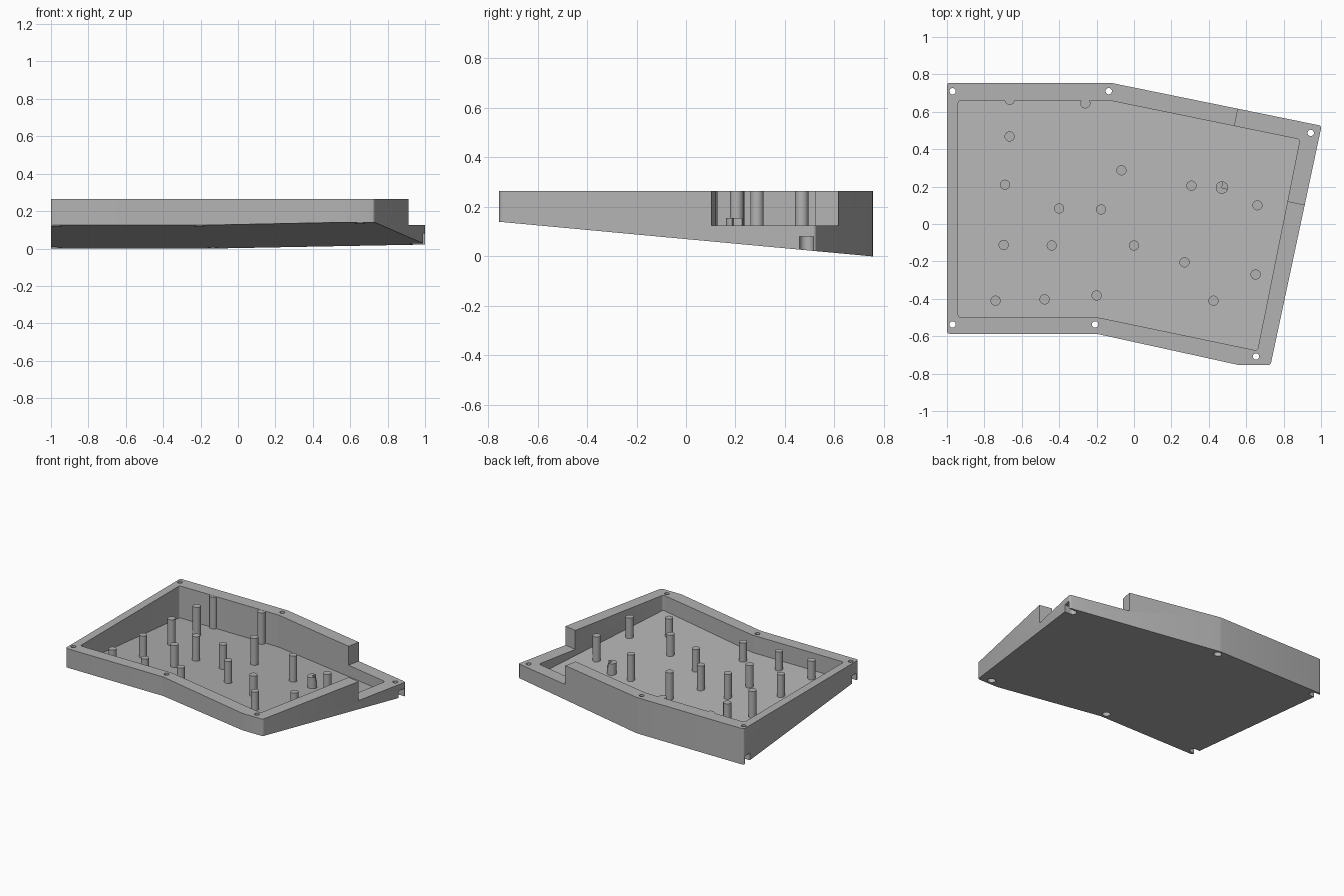
import bpy, bmesh, math
from mathutils import Vector

if "Cube" in bpy.data.objects:
    bpy.data.objects.remove(bpy.data.objects["Cube"], do_unlink=True)

TOP = 0.265
LOW_RIM = 0.125

grey = bpy.data.materials.new("light grey plastic")
grey.use_nodes = True
COLOUR = (0.45, 0.45, 0.45, 1)
grey.diffuse_color = COLOUR
grey.node_tree.nodes["Principled BSDF"].inputs["Base Color"].default_value = COLOUR


def under(y):
    """Height of the sloping underside."""
    return 0.07 - 0.0927 * y


def prism(name, outline, bottom, top, rounding=0.0):
    """Extrude an outline between two heights; bottom is a function of y."""
    bm = bmesh.new()
    face = bm.faces.new([bm.verts.new((x, y, 0)) for x, y in outline])
    if rounding:
        bmesh.ops.bevel(bm, geom=list(bm.verts), offset=rounding, segments=4,
                        profile=0.5, affect='VERTICES')
    base = list(bm.verts)
    made = bmesh.ops.extrude_face_region(bm, geom=list(bm.faces))["geom"]
    for v in made:
        if isinstance(v, bmesh.types.BMVert):
            v.co.z = top
    for v in base:
        v.co.z = bottom(v.co.y)
    bmesh.ops.recalc_face_normals(bm, faces=list(bm.faces))
    mesh = bpy.data.meshes.new(name)
    bm.to_mesh(mesh)
    bm.free()
    mesh.materials.append(grey)
    obj = bpy.data.objects.new(name, mesh)
    bpy.context.collection.objects.link(obj)
    return obj


def circle(x, y, r, n=24):
    return [(x + r * math.cos(2 * math.pi * i / n), y + r * math.sin(2 * math.pi * i / n))
            for i in range(n)]


def cut(target, cutter):
    """Subtract the cutter, then discard it."""
    mod = target.modifiers.new("cut", 'BOOLEAN')
    mod.operation, mod.solver, mod.object = 'DIFFERENCE', 'EXACT', cutter
    bpy.ops.object.select_all(action='DESELECT')
    bpy.context.view_layer.objects.active = target
    target.select_set(True)
    bpy.ops.object.modifier_apply(modifier=mod.name)
    bpy.data.objects.remove(cutter, do_unlink=True)


def smooth(obj):
    bpy.ops.object.select_all(action='DESELECT')
    bpy.context.view_layer.objects.active = obj
    obj.select_set(True)
    bpy.ops.object.shade_smooth_by_angle(angle=math.radians(30))


# Wedge-shaped case with a tilted floor
outer = [(-1, 0.755), (-0.125, 0.755), (1.003, 0.525), (0.73, -0.755),
         (0.565, -0.755), (-0.2, -0.587), (-1, -0.587)]
inner = [(-0.94, 0.66), (-0.13, 0.66), (0.887, 0.452), (0.66, -0.677),
         (-0.19, -0.5), (-0.94, -0.5)]
case = prism("case", outer, under, TOP, 0.014)
cut(case, prism("pocket", inner, lambda y: under(y) + 0.02, 0.4, 0.015))

# Lowered rim at the rear corner, aligned with the slanted walls
corner = Vector((0.47, 0.193))
along = Vector((0.98, -0.2))
across = Vector((0.2, 0.98))


def notch():
    pts = [corner, corner + along * 0.8, corner + along * 0.8 + across * 0.8,
           corner + across * 0.8]
    return prism("notch", [tuple(p) for p in pts], lambda y: LOW_RIM, 0.4)


cut(case, notch())

# Screw holes with counterbores; some counterbores open through the side wall
screws = [(-0.97, 0.71, -1), (-0.135, 0.71, 0), (0.945, 0.487, 1),
          (0.652, -0.708, 0), (-0.208, -0.537, 0), (-0.97, -0.537, -1)]
R = 0.0275
for x, y, side in screws:
    cut(case, prism("screw_hole", circle(x, y, 0.017), lambda v: -0.1, 0.4))
    depth = under(y) + 0.055
    bore = circle(x, y, R)
    if side:
        # half circle stretched outward into an open slot
        bore = [(x + side * R * math.cos(a), y + R * math.sin(a))
                for a in [math.pi * (0.5 + i / 12) for i in range(13)]]
        bore += [(x + side * 0.1, y - R), (x + side * 0.1, y + R)]
    cut(case, prism("counterbore", bore, lambda v: -0.1, depth))
smooth(case)

# Support posts standing on the floor, two of them merging into the rear wall
posts = [(-0.665, 0.468), (-0.69, 0.21), (-0.4, 0.083), (-0.176, 0.078),
         (-0.067, 0.287), (0.307, 0.205), (0.66, 0.1), (-0.697, -0.112),
         (-0.44, -0.115), (0, -0.115), (0.27, -0.205), (0.65, -0.27),
         (-0.74, -0.41), (-0.478, -0.403), (-0.2, -0.382), (0.425, -0.41),
         (-0.665, 0.664), (-0.26, 0.645)]
for i, (x, y) in enumerate(posts):
    smooth(prism(f"support_post_{i + 1}", circle(x, y, 0.027),
                 lambda v: under(v) + 0.01, TOP - 0.001))

# Short stepped post
short_post = prism("short_post", circle(0.47, 0.195, 0.033),
                   lambda v: under(v) + 0.01, 0.155)
cut(short_post, notch())
smooth(short_post)
